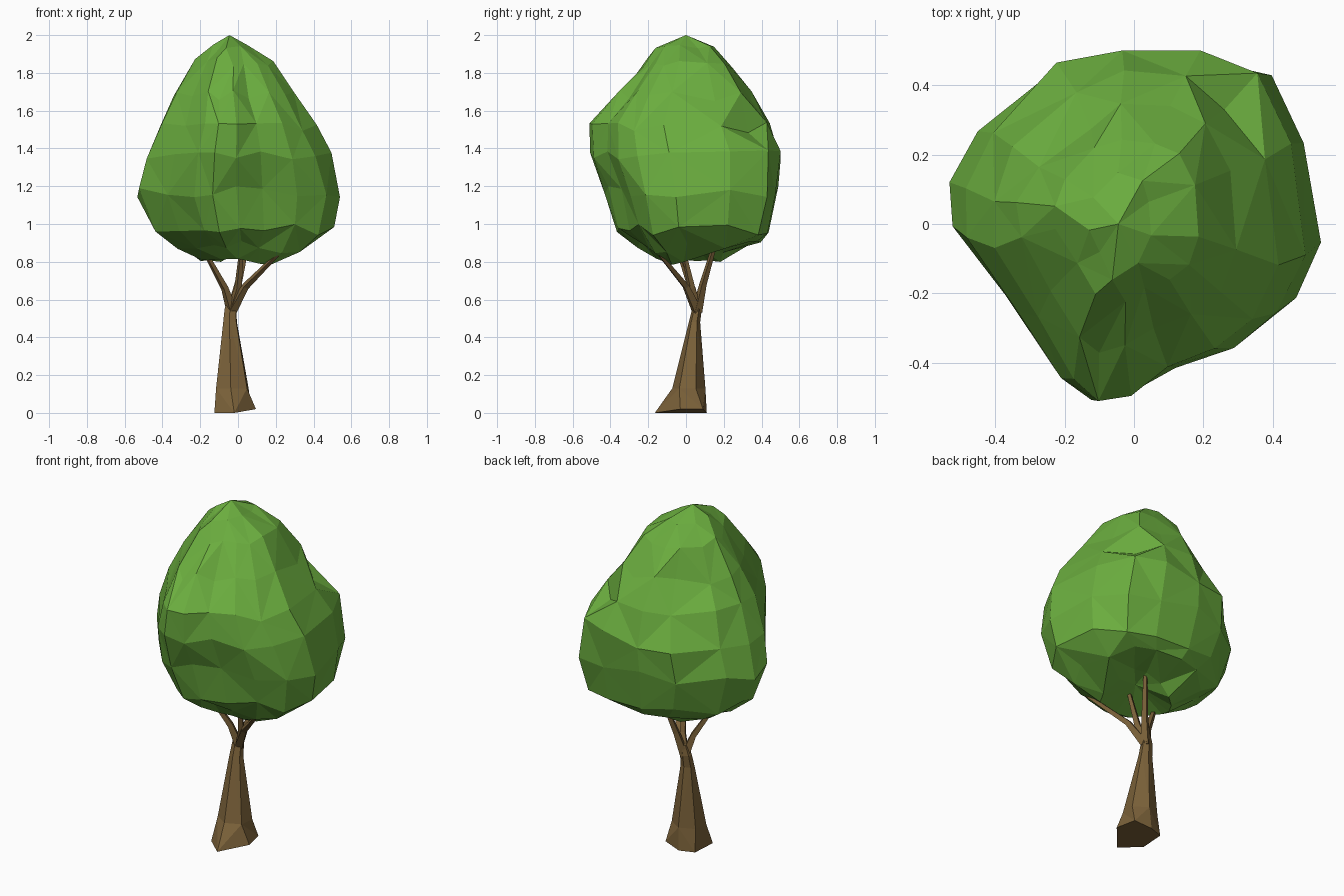
import bpy, bmesh, math, random
from mathutils import Vector

if "Cube" in bpy.data.objects:
    bpy.data.objects.remove(bpy.data.objects["Cube"])

random.seed(4)


def material(name, color):
    m = bpy.data.materials.new(name)
    m.diffuse_color = (*color, 1)
    m.use_nodes = True
    m.node_tree.nodes["Principled BSDF"].inputs["Base Color"].default_value = m.diffuse_color
    return m


def loft(bm, rings, top=None, bottom=None):
    """Skin rings of equal length (lowest first), optionally closing to tip points."""
    vs = [[bm.verts.new(p) for p in r] for r in rings]
    n = len(vs[0])
    for k, (a, b) in enumerate(zip(vs, vs[1:])):
        for i in range(n):
            j = (i + 1) % n
            if (i + k) % 2:
                bm.faces.new((a[i], a[j], b[j]))
                bm.faces.new((a[i], b[j], b[i]))
            else:
                bm.faces.new((a[i], a[j], b[i]))
                bm.faces.new((a[j], b[j], b[i]))
    for ring, tip in ((vs[0], bottom), (vs[-1], top)):
        if tip is None:
            bm.faces.new(ring)
        else:
            t = bm.verts.new(tip)
            for i in range(n):
                bm.faces.new((ring[i], ring[(i + 1) % n], t))


def finish(bm, name, mat):
    bmesh.ops.recalc_face_normals(bm, faces=bm.faces[:])
    me = bpy.data.meshes.new(name)
    bm.to_mesh(me)
    bm.free()
    me.materials.append(mat)
    ob = bpy.data.objects.new(name, me)
    bpy.context.collection.objects.link(ob)
    return ob


bark = material("bark", (0.2, 0.122, 0.042))
leaf = material("leaf", (0.15, 0.43, 0.05))

# Trunk: flared six-sided foot tapering to the fork
foot = [(-0.125, -0.07), (-0.02, -0.165), (0.095, -0.03), (0.07, 0.09), (-0.03, 0.11), (-0.115, 0.08)]


def trunk_ring(z, cx, cy, rx, ry):
    return [(cx + rx * math.cos(a), cy + ry * math.sin(a), z)
            for a in (math.radians(205 + 60 * i) for i in range(6))]


bm = bmesh.new()
loft(bm, [[(x, y, 0.02 * (x > 0.05)) for x, y in foot],
          trunk_ring(0.13, -0.03, 0.015, 0.095, 0.088),
          trunk_ring(0.48, -0.042, 0.045, 0.04, 0.03),
          trunk_ring(0.55, -0.04, 0.058, 0.034, 0.026),
          trunk_ring(0.61, -0.03, 0.06, 0.022, 0.025)])
finish(bm, "trunk", bark)

# Branches: four-sided tapering limbs running from the fork into the foliage
for num, (mid, end) in enumerate([
        ((-0.07, 0.03, 0.66), (-0.18, -0.04, 0.86)),
        ((0.0, 0.03, 0.66), (0.02, -0.02, 0.88)),
        ((0.0, 0.09, 0.68), (0.05, 0.155, 0.90)),
        ((0.04, 0.0, 0.67), (0.21, -0.14, 0.84))]):
    path = [Vector((-0.033, 0.058, 0.54)), Vector(mid), Vector(end)]
    d = (path[2] - path[0]).normalized()
    u = d.cross(Vector((0.3, 1, 0))).normalized()
    v = d.cross(u)
    bm = bmesh.new()
    loft(bm, [[p + r * (u * math.cos(a) + v * math.sin(a))
               for a in (math.pi / 2 * i for i in range(4))]
              for p, r in zip(path, (0.03, 0.02, 0.012))])
    finish(bm, f"branch_{num + 1}", bark)

# Foliage: irregular plan outline stretched to the width and depth of each level
plan = [(-1, .2), (-.84, .52), (-.45, .9), (-.07, 1), (.39, .98), (.72, .85), (.92, .45), (1, -.18),
        (.85, -.52), (.58, -.7), (.24, -.81), (-.02, -.96), (-.25, -1), (-.43, -.88), (-.68, -.5), (-.97, -.08)]
levels = [(0.81, -.20, .20, -.16, .20), (0.88, -.33, .38, -.26, .39), (0.97, -.46, .50, -.37, .44),
          (1.17, -.54, .54, -.43, .49), (1.36, -.49, .49, -.505, .51), (1.51, -.41, .41, -.51, .45),
          (1.68, -.34, .30, -.37, .35), (1.85, -.23, .19, -.23, .24), (1.94, -.13, .05, -.16, .15)]
# Local pushes: hollows in the back, underside and front left, bulge at back right, droop by a branch
pushes = [((.30, .38, 1.56), .20, (-.05, -.07, 0)), ((.15, .22, .84), .22, (-.02, -.02, .12)),
          ((-.28, -.28, 1.02), .14, (.03, .04, 0)), ((-.22, .33, 1.65), .2, (.06, -.06, 0)),
          ((.38, .42, 1.25), .2, (.03, .03, 0)), ((.18, -.13, .81), .13, (0, 0, -.06))]


def leaf_point(x, y, lv):
    z, xl, xr, yl, yr = lv
    p = Vector(((xl + xr) / 2 + x * (xr - xl) / 2, (yl + yr) / 2 + y * (yr - yl) / 2, z))
    wobble = 0.03 if 0.85 < z < 1.9 else 0.012
    p.z += random.uniform(-wobble, wobble)
    p.xy *= random.uniform(0.98, 1.02)
    for c, r, push in pushes:
        p += Vector(push) * max(0, 1 - (p - Vector(c)).length / r)
    return p


bm = bmesh.new()
loft(bm, [[leaf_point(x, y, lv) for x, y in plan] for lv in levels],
     top=(-0.045, 0.0, 2.0), bottom=(0.04, 0.06, 0.88))
# Merge crowded vertices so the facets become large and uneven
bmesh.ops.remove_doubles(bm, verts=bm.verts[:], dist=0.05)
finish(bm, "foliage", leaf)
